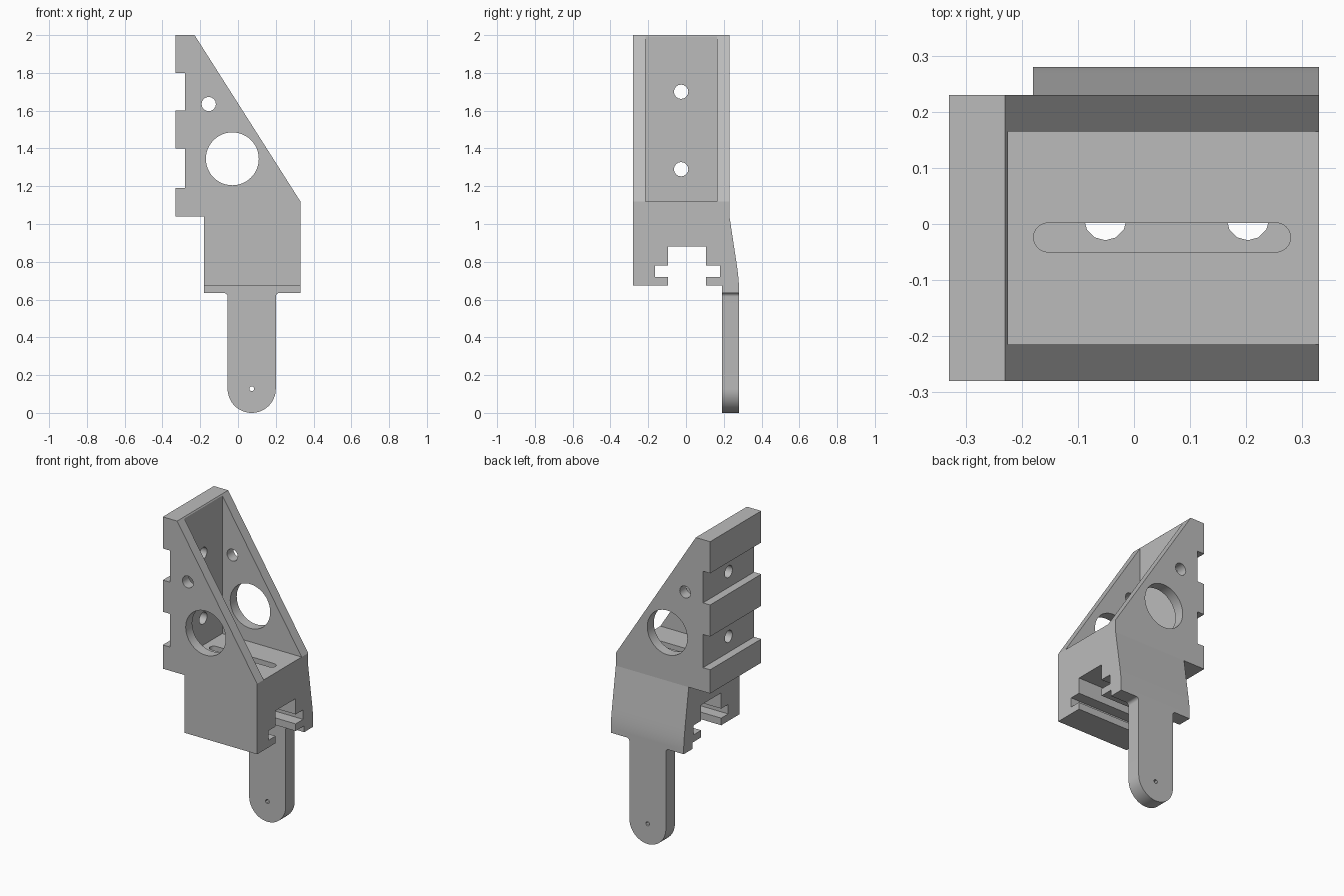
import bpy, bmesh
from math import cos, sin, radians

cube = bpy.data.objects.get("Cube")
if cube:
    bpy.data.objects.remove(cube, do_unlink=True)

grey = bpy.data.materials.new("plain grey")
grey.use_nodes = True
colour = (0.5, 0.5, 0.5, 1)
grey.diffuse_color = colour
grey.node_tree.nodes["Principled BSDF"].inputs["Base Color"].default_value = colour


def prism(name, outline, axis, lo, hi):
    """Extrude an outline along an axis; outline is in the other two axes, in order."""
    def place(p, d):
        return {"x": (d, p[0], p[1]), "y": (p[0], d, p[1]), "z": (p[0], p[1], d)}[axis]
    bm = bmesh.new()
    face = bm.faces.new([bm.verts.new(place(p, lo)) for p in outline])
    new = bmesh.ops.extrude_face_region(bm, geom=[face])["geom"]
    shift = [b - a for a, b in zip(place((0, 0), lo), place((0, 0), hi))]
    bmesh.ops.translate(bm, vec=shift, verts=[v for v in new if isinstance(v, bmesh.types.BMVert)])
    bmesh.ops.recalc_face_normals(bm, faces=bm.faces)
    mesh = bpy.data.meshes.new(name)
    bm.to_mesh(mesh)
    bm.free()
    ob = bpy.data.objects.new(name, mesh)
    bpy.context.collection.objects.link(ob)
    return ob


def arc(cx, cy, r, start, end, steps):
    angles = [radians(start + (end - start) * i / steps) for i in range(steps + 1)]
    return [(cx + r * cos(a), cy + r * sin(a)) for a in angles]


def circle(cx, cy, r, steps=16):
    return arc(cx, cy, r, 0, 360, steps)[:-1]


def rect(a0, a1, b0, b1):
    return [(a0, b0), (a1, b0), (a1, b1), (a0, b1)]


def combine(target, other, operation):
    mod = target.modifiers.new("combine", "BOOLEAN")
    mod.operation, mod.solver, mod.object = operation, "EXACT", other
    bpy.context.view_layer.objects.active = target
    bpy.ops.object.modifier_apply(modifier=mod.name)
    bpy.data.objects.remove(other, do_unlink=True)


# Bracket body: stepped back edge, sloping front edge
outline = [(-0.23, 2), (0.33, 1.12), (0.33, 0.675), (-0.18, 0.675), (-0.18, 1.04), (-0.33, 1.04)]
for low, high in ((1.19, 1.4), (1.6, 1.8)):
    outline += [(-0.33, low), (-0.28, low), (-0.28, high), (-0.33, high)]
outline.append((-0.33, 2))
body = prism("bracket", outline, "y", -0.28, 0.23)

# Rear flange that bulges out below the side plate
flange = prism("rear_flange", [(0.19, 1.04), (0.23, 1.04), (0.268, 0.79), (0.273, 0.755), (0.277, 0.72),
                               (0.28, 0.68), (0.28, 0.635), (0.19, 0.635)], "x", -0.18, 0.33)
combine(body, flange, "UNION")

# Hanging tongue with rounded end and small root fillets
tongue = prism("tongue", [(-0.075, 0.66), (0.22, 0.66)]
               + arc(0.22, 0.615, 0.02, 90, 180, 6)
               + arc(0.0725, 0.1275, 0.1275, 0, -180, 32)
               + arc(-0.075, 0.615, 0.02, 0, 90, 6), "y", 0.19, 0.28)
combine(body, tongue, "UNION")

# Cavity between the side plates, and the rail channel underneath
cuts = [prism("cavity", rect(-0.225, 0.6, 1.12, 2.2), "z", 0, 1)]
bpy.data.objects.remove(cuts.pop(), do_unlink=True)
cuts.append(prism("cavity", rect(-0.215, 0.165, 1.12, 2.2), "x", -0.225, 0.6))
cuts.append(prism("channel", [(-0.095, 0.5), (-0.095, 0.72), (-0.165, 0.72), (-0.165, 0.78),
                              (-0.095, 0.78), (-0.095, 0.88), (0.105, 0.88), (0.105, 0.78),
                              (0.18, 0.78), (0.18, 0.72), (0.105, 0.72), (0.105, 0.5)],
                  "x", -0.5, 0.6))

# Holes through the side plates, back plate and tongue
cuts.append(prism("large_hole", circle(-0.03, 1.345, 0.14, 48), "y", -0.5, 0.5))
cuts.append(prism("small_hole", circle(-0.155, 1.635, 0.038), "y", -0.5, 0.5))
cuts.append(prism("pin_hole", circle(0.0725, 0.1275, 0.013, 12), "y", 0.1, 0.5))
for z in (1.29, 1.7):
    cuts.append(prism("back_hole", circle(-0.026, z, 0.038), "x", -0.5, -0.1))

# Floor slot meeting two screw holes from the channel
cuts.append(prism("floor_slot", arc(0.253, -0.024, 0.026, -90, 90, 12)
                  + arc(-0.153, -0.024, 0.026, 90, 270, 12), "z", 1.0, 1.2))
for x in (-0.051, 0.203):
    cuts.append(prism("screw_hole", circle(x, 0.009, 0.038, 12), "z", 0.8, 1.01))
for cut in cuts:
    combine(body, cut, "DIFFERENCE")

# Finish
body.data.materials.clear()
body.data.materials.append(grey)
bpy.ops.object.select_all(action="DESELECT")
body.select_set(True)
bpy.context.view_layer.objects.active = body
bpy.ops.object.shade_smooth_by_angle(angle=radians(30))
